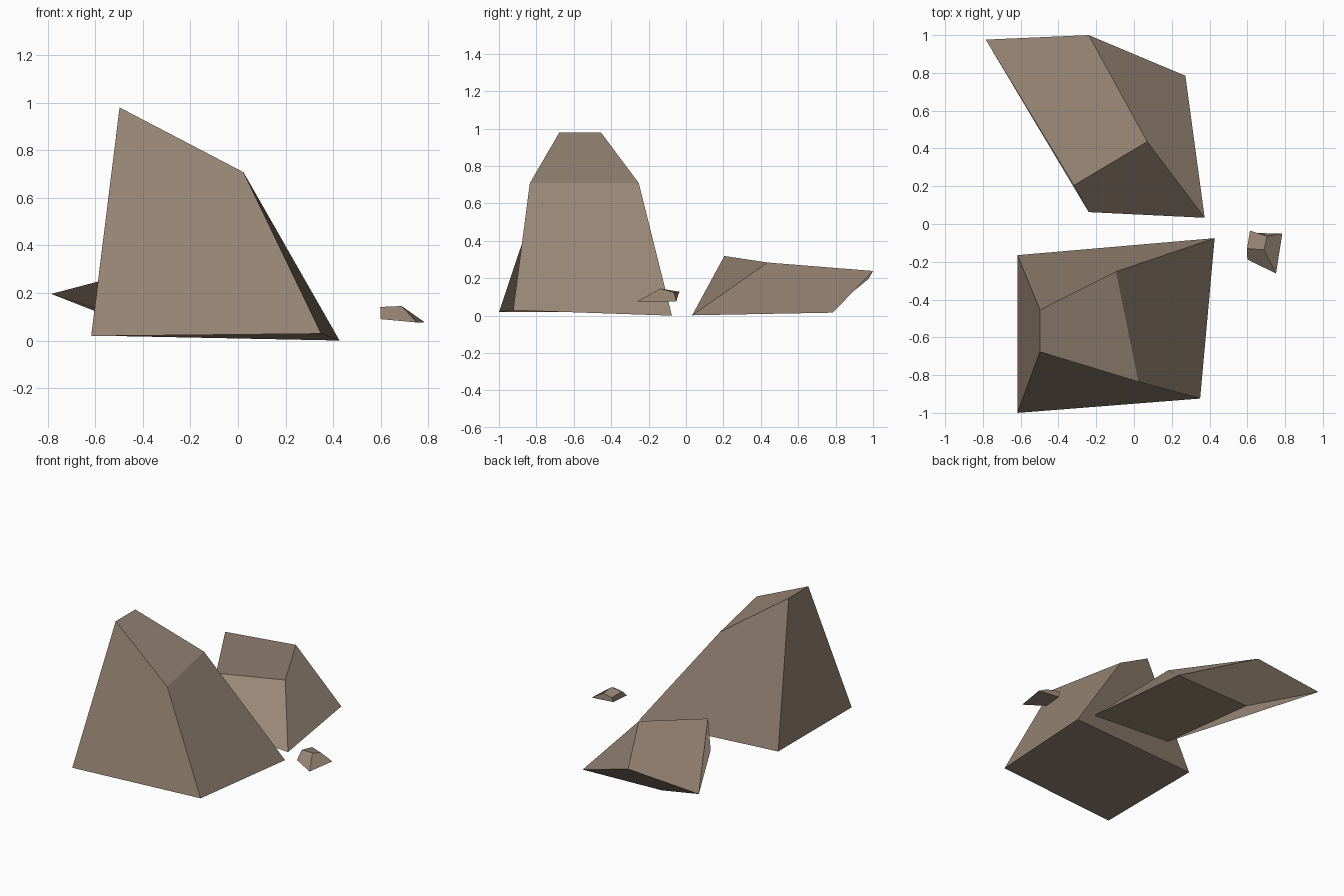
import bpy, bmesh

stone = bpy.data.materials.new("brown_grey_stone")
stone.diffuse_color = (0.315, 0.24, 0.18, 1)


def rock(name, base, top):
    """Six-sided boulder: corners run front-left, front-right, back-right, back-left."""
    bm = bmesh.new()
    lo = [bm.verts.new(p) for p in base]
    hi = [bm.verts.new(p) for p in top]
    # The first corner of each face sets the fold across the warped quad
    bm.faces.new(lo[::-1])
    bm.faces.new(hi[1:] + hi[:1])
    for i in range(4):
        j = (i + 1) % 4
        bm.faces.new((lo[j], hi[j], hi[i], lo[i]))
    mesh = bpy.data.meshes.new(name)
    bm.to_mesh(mesh)
    bm.free()
    mesh.materials.append(stone)
    obj = bpy.data.objects.new(name, mesh)
    bpy.context.collection.objects.link(obj)
    return obj


# Tall wedge-topped boulder
rock("large_rock",
     [(-0.617, -1.0, 0.019), (0.35, -0.924, 0.029), (0.427, -0.075, 0.0), (-0.617, -0.165, 0.021)],
     [(-0.498, -0.677, 0.98), (0.023, -0.835, 0.708), (-0.095, -0.252, 0.708), (-0.498, -0.455, 0.98)])

# Low leaning slab behind it
rock("leaning_rock",
     [(-0.24, 0.063, 0.016), (0.374, 0.033, 0.002), (0.272, 0.785, 0.016), (-0.338, 0.758, 0.02)],
     [(-0.318, 0.205, 0.319), (0.07, 0.436, 0.284), (-0.24, 1.0, 0.239), (-0.785, 0.976, 0.196)])

# Small chip at the right
rock("small_rock",
     [(0.60, -0.188, 0.09), (0.752, -0.262, 0.076), (0.785, -0.05, 0.077), (0.612, -0.048, 0.092)],
     [(0.598, -0.13, 0.141), (0.688, -0.137, 0.145), (0.704, -0.065, 0.124), (0.614, -0.035, 0.128)])
